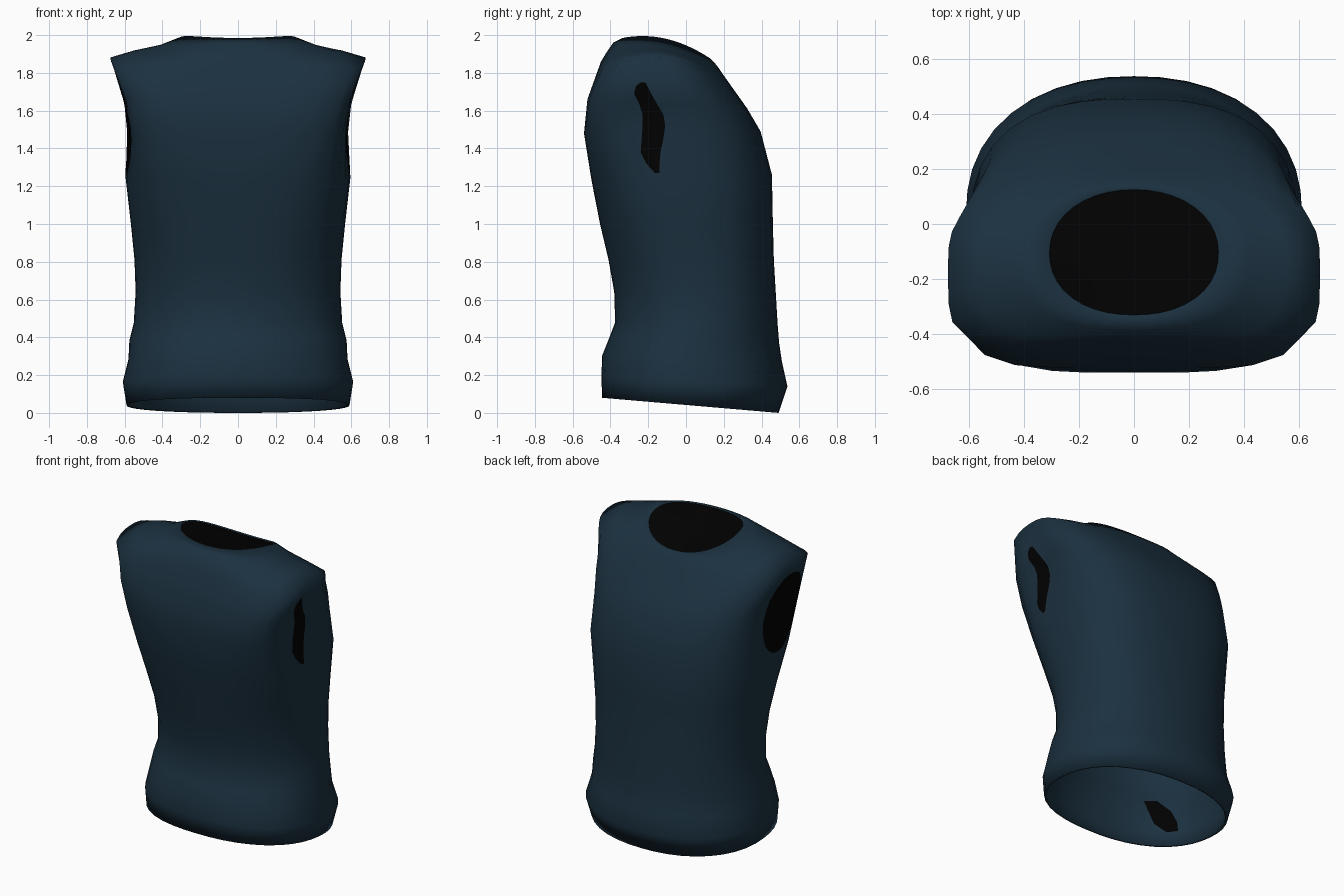
import bpy, bmesh, math
from mathutils import Vector
from mathutils.bvhtree import BVHTree

if "Cube" in bpy.data.objects:
    bpy.data.objects.remove(bpy.data.objects["Cube"])


def material(name, rgb):
    m = bpy.data.materials.new(name)
    m.diffuse_color = (*rgb, 1)
    m.use_nodes = True
    m.node_tree.nodes["Principled BSDF"].inputs["Base Color"].default_value = m.diffuse_color
    return m


NAVY = material("navy cloth", (0.011, 0.030, 0.050))
BLACK = material("black lining", (0.0003, 0.0003, 0.0003))
SEG = 40


def finish(name, bm, mat):
    me = bpy.data.meshes.new(name)
    bm.to_mesh(me)
    ob = bpy.data.objects.new(name, me)
    bpy.context.collection.objects.link(ob)
    me.materials.append(mat)
    for p in me.polygons:
        p.use_smooth = True
    return ob


def ring(w, yf, yb, zf, zb, pf, pb, lift=0, drop=0):
    """Rounded torso section; pf and pb set how boxy the front and back are."""
    pts = []
    for i in range(SEG):
        a = 2 * math.pi * i / SEG
        c, s = math.cos(a), math.sin(a)
        p = pf if s < 0 else pb
        r = (abs(c) ** p + abs(s) ** p) ** (-1 / p)   # even spacing round the curve
        x, v = c * r * w, s * r
        t = (1 + v) / 2
        z = zf + (zb - zf) * t + lift * (1 - v * v) - drop * (c * r * v) ** 2
        pts.append(Vector((x, yf + (yb - yf) * t, z)))
    return pts


# Sections from hem to neckline: half width, front y, back y, front z, back z,
# front and back boxiness, side lift, corner drop
rings = [ring(*r) for r in (
    (.59, -.445, .49, .08, .0, 2.3, 2.2),
    (.61, -.447, .537, .19, .14, 2.3, 2.2),
    (.58, -.445, .508, .30, .27, 2.2, 2.15),
    (.575, -.405, .493, .40, .37, 2.1, 2.1),
    (.552, -.375, .485, .48, .47, 2.1, 2.2),
    (.542, -.38, .475, .64, .64, 2.15, 2.3),
    (.548, -.41, .465, .81, .81, 2.25, 2.4),
    (.567, -.455, .46, 1.0, 1.0, 2.5, 2.5),
    (.595, -.50, .455, 1.23, 1.26, 3.0, 2.6),
    (.592, -.54, .395, 1.48, 1.49, 4.2, 2.8),
    (.61, -.522, .325, 1.66, 1.61, 6.0, 3.0),
    (.675, -.45, .19, 1.86, 1.80, 6.0, 2.6, .05, .07),
    (.55, -.42, .17, 1.91, 1.83, 4.0, 2.5, .045, .06),
    (.42, -.385, .15, 1.96, 1.855, 2.6, 2.4, .03, .03),
    (.31, -.335, .13, 1.985, 1.875, 2.2, 2.1, .05),
)]

# Shallow hollows at the armholes
for r in rings[9:11]:
    for v in r:
        v.x -= math.copysign(.025, v.x) * math.exp(-((v.y + .18) / .17) ** 2) * (abs(v.x) > .4)

# Vest shell
bm = bmesh.new()
rows = [[bm.verts.new(v) for v in r] for r in rings]
for a, b in zip(rows, rows[1:]):
    for i in range(SEG):
        j = (i + 1) % SEG
        bm.faces.new((a[i], a[j], b[j], b[i]))
bm.normal_update()
surface = BVHTree.FromBMesh(bm)
vest = finish("vest_shell", bm, NAVY)
sol = vest.modifiers.new("cloth thickness", "SOLIDIFY")
sol.thickness = .015
sol.offset = -1

# Neck lining closing the neckline
bm = bmesh.new()
mid = bm.verts.new((0, -.1, 1.925))
rim = [bm.verts.new(v + Vector((0, 0, -.008))) for v in rings[-1]]
for i in range(SEG):
    bm.faces.new((rim[i], rim[(i + 1) % SEG], mid))
finish("neck_lining", bm, BLACK)


def side_patch(name, side, rows_yz, offset=.004):
    """Thin patch laid on the side of the shell, given rows of (z, y start, y end)."""
    bm = bmesh.new()
    prev = None
    for z, y0, y1 in rows_yz:
        row = []
        for k in range(9):
            y = y0 + (y1 - y0) * k / 8
            hit = surface.ray_cast(Vector((side * 2, y, z)), Vector((-side, 0, 0)))[0]
            row.append(bm.verts.new((hit.x + side * offset, y, z)))
        if prev:
            for k in range(8):
                f = (prev[k], prev[k + 1], row[k + 1], row[k])
                bm.faces.new(f if side > 0 else f[::-1])
        prev = row
    return finish(name, bm, BLACK)


# Armhole linings: a wavy slit on one side, a wider oval on the other
side_patch("right_armhole_lining", 1, (
    (1.27, -.165, -.14), (1.32, -.21, -.14), (1.38, -.24, -.135), (1.45, -.235, -.12),
    (1.52, -.23, -.11), (1.58, -.23, -.12), (1.63, -.245, -.15), (1.69, -.275, -.185),
    (1.73, -.265, -.205), (1.75, -.24, -.215)))
oval = []
for k in range(13):
    a = math.pi * (k / 12 - .5)
    z = 1.5 + .25 * math.sin(a)
    h = .19 * math.cos(a) + .005
    c = -.18 - .05 * math.sin(a)
    oval.append((z, c - h, c + h))
side_patch("left_armhole_lining", -1, oval)

# Small lining patch showing on the inside near the hem
side_patch("inner_hem_patch", -1, (
    (.16, -.26, -.20), (.22, -.31, -.20), (.29, -.32, -.22), (.36, -.32, -.27)), -.03)
